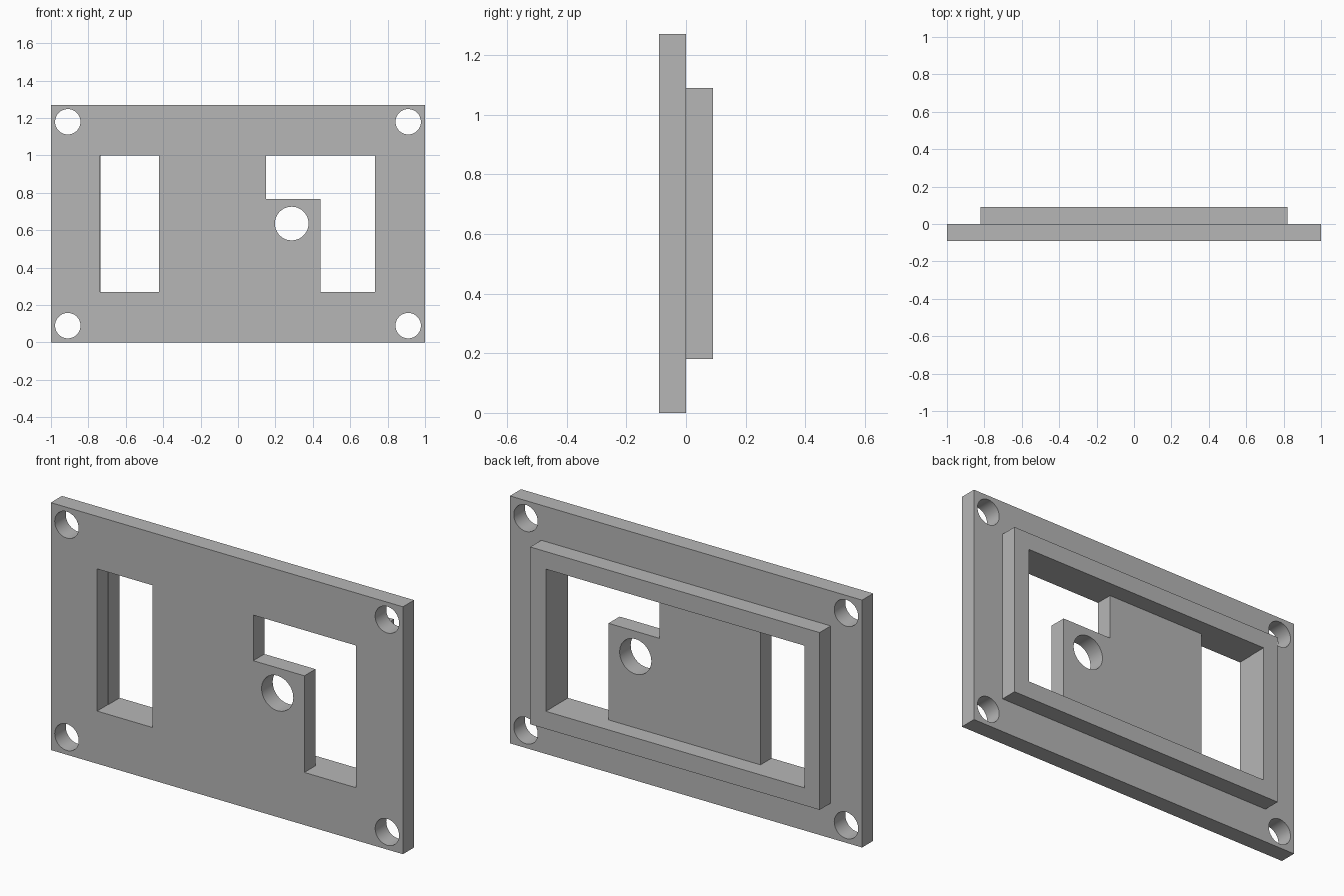
import bpy
import bmesh
from math import cos, sin, tau, pi, radians
from mathutils import Matrix

cube = bpy.data.objects.get("Cube")
if cube:
    bpy.data.objects.remove(cube, do_unlink=True)

grey = bpy.data.materials.new("plain grey")
grey.use_nodes = True
grey.diffuse_color = (0.47, 0.47, 0.47, 1)
grey.node_tree.nodes["Principled BSDF"].inputs["Base Color"].default_value = grey.diffuse_color

THICK = 0.09


def rect(x0, z0, x1, z1):
    return [(x0, z0), (x1, z0), (x1, z1), (x0, z1)]


def circle(x, z, r, n=48):
    return [(x + r * cos(tau * i / n), z + r * sin(tau * i / n)) for i in range(n)]


def slab(name, loops, y):
    """Extrude an outline with holes into an upright slab centred on y."""
    curve = bpy.data.curves.new(name + "_outline", "CURVE")
    curve.dimensions = "2D"
    curve.fill_mode = "BOTH"
    curve.extrude = THICK / 2
    for pts in loops:
        spline = curve.splines.new("POLY")
        spline.points.add(len(pts) - 1)
        for p, (x, z) in zip(spline.points, pts):
            p.co = (x, z, 0, 1)
        spline.use_cyclic_u = True
    temp = bpy.data.objects.new(name + "_outline", curve)
    bpy.context.collection.objects.link(temp)
    graph = bpy.context.evaluated_depsgraph_get()
    mesh = bpy.data.meshes.new_from_object(temp.evaluated_get(graph))
    bpy.data.objects.remove(temp, do_unlink=True)

    # Weld caps to walls and stand the slab upright
    bm = bmesh.new()
    bm.from_mesh(mesh)
    bmesh.ops.remove_doubles(bm, verts=bm.verts, dist=0.0001)
    bm.transform(Matrix.Translation((0, y, 0)) @ Matrix.Rotation(pi / 2, 4, "X"))
    bmesh.ops.recalc_face_normals(bm, faces=bm.faces)
    bm.to_mesh(mesh)
    bm.free()
    mesh.name = name
    mesh.materials.clear()
    mesh.materials.append(grey)
    obj = bpy.data.objects.new(name, mesh)
    bpy.context.collection.objects.link(obj)
    bpy.ops.object.select_all(action="DESELECT")
    obj.select_set(True)
    bpy.context.view_layer.objects.active = obj
    bpy.ops.object.shade_smooth_by_angle(angle=radians(30))
    return obj


# Face plate: slot, stepped window, round hole and four corner screw holes
slot = rect(-0.737, 0.27, -0.423, 1.0)
stepped_window = [(0.15, 1.0), (0.15, 0.766), (0.44, 0.766),
                  (0.44, 0.27), (0.733, 0.27), (0.733, 1.0)]
screw_holes = [circle(x, z, 0.068) for x in (-0.91, 0.91) for z in (0.09, 1.18)]
slab("face_plate",
     [rect(-1, 0, 1, 1.27), slot, stepped_window, circle(0.287, 0.636, 0.09)] + screw_holes,
     -THICK / 2)

# Raised rim on the back, flush with the outer edges of the openings
slab("back_rim",
     [rect(-0.822, 0.18, 0.822, 1.09), rect(-0.735, 0.27, 0.733, 1.0)],
     THICK / 2)
